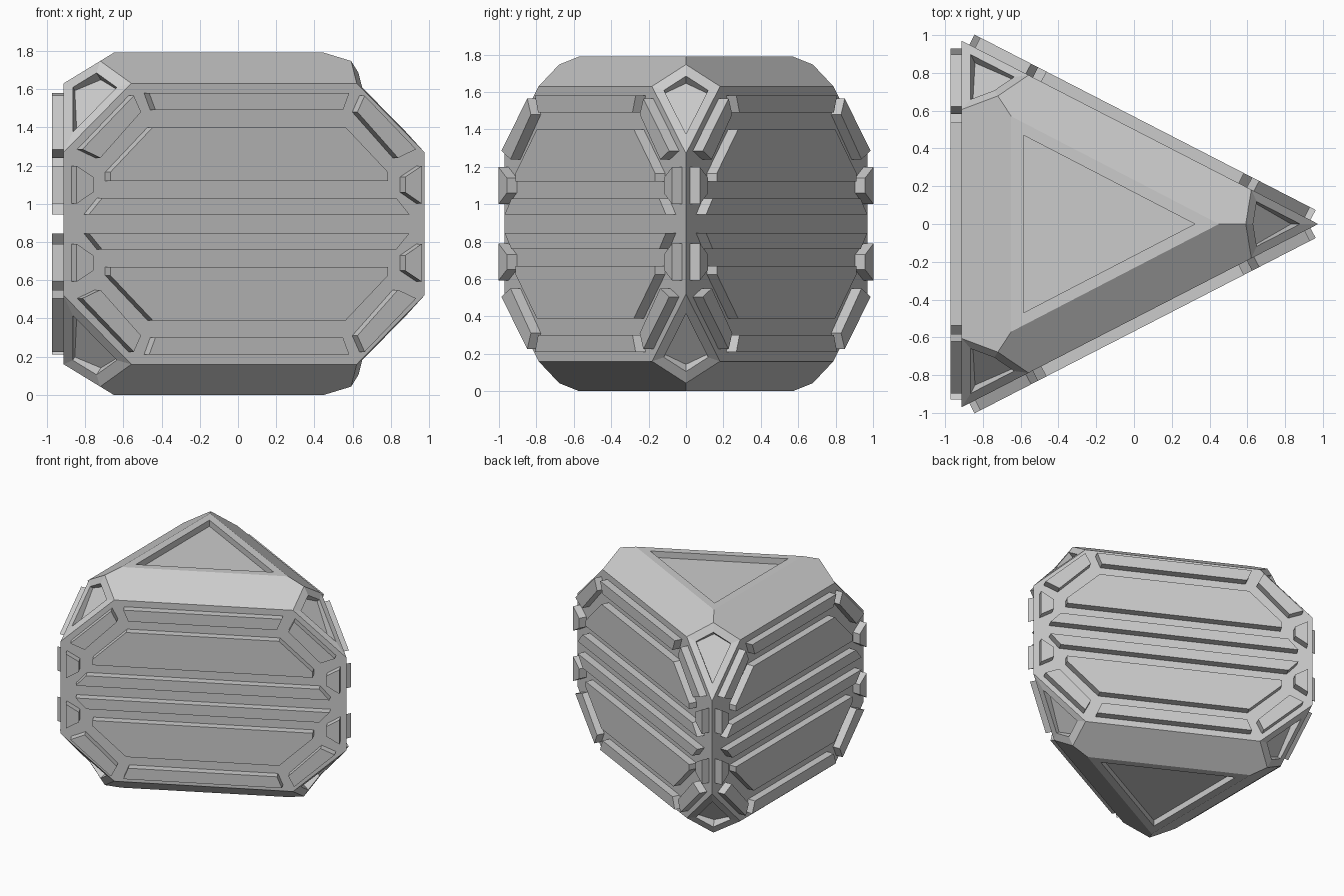
import bpy, bmesh
from mathutils import Vector

if "Cube" in bpy.data.objects:
    bpy.data.objects.remove(bpy.data.objects["Cube"])

H = 1.79            # total height
CHAMFER_Z = 1.63    # where the sloped rim meets the walls
TIP_Z = 1.27        # where the corner facets meet the vertical edges
RAISE = 0.06        # thickness of wall panels
SIDE_T = 0.625      # end of the wall top edge, as a fraction of half width

mat = bpy.data.materials.new("light grey")
mat.diffuse_color = (0.6, 0.6, 0.6, 1)
mat.use_nodes = True
mat.node_tree.nodes["Principled BSDF"].inputs["Base Color"].default_value = mat.diffuse_color

corners = [Vector((0.975, 0, 0)), Vector((-0.912, 0.97, 0)), Vector((-0.912, -0.97, 0))]
tops = [Vector((0.45, 0, 0)), Vector((-0.65, 0.57, 0)), Vector((-0.65, -0.57, 0))]


def finish(bm, name):
    bmesh.ops.remove_doubles(bm, verts=bm.verts, dist=0.0005)
    bmesh.ops.recalc_face_normals(bm, faces=bm.faces)
    me = bpy.data.meshes.new(name)
    bm.to_mesh(me)
    bm.free()
    me.materials.append(mat)
    ob = bpy.data.objects.new(name, me)
    bpy.context.collection.objects.link(ob)


def poly(bm, pts):
    return bm.faces.new([bm.verts.new(p) for p in pts])


def recess(bm, pts, scale, depth):
    """Frame ring, inner walls and flat sunken floor inside an outline."""
    n = len(pts)
    c = sum(pts, Vector()) / n
    nrm = (pts[1] - pts[0]).cross(pts[2] - pts[0]) if n == 3 else (pts[2] - pts[0]).cross(pts[3] - pts[1])
    nrm.normalize()
    if nrm.dot(c - Vector((0, 0, H / 2))) < 0:
        nrm = -nrm
    inner = [c + (p - c) * scale for p in pts]
    floor = [p - nrm * ((p - c).dot(nrm) + depth) for p in inner]
    for a, b in ((pts, inner), (inner, floor)):
        for i in range(n):
            j = (i + 1) % n
            poly(bm, (a[i], a[j], b[j], b[i]))
    poly(bm, floor)


def wall_point(i, t, z, out=0.0):
    """Point on wall i: t runs -1..1 along the wall, out is along its normal."""
    a, b = corners[i], corners[(i + 1) % 3]
    d = (b - a).normalized()
    p = (a + b) / 2 + (b - a) / 2 * t + Vector((d.y, -d.x, 0)) * out
    p.z = z
    return p


# Chamfered triangular body with sunken ends and corner facets
bm = bmesh.new()
for flip in (False, True):
    def at(p, z):
        return Vector((p.x, p.y, H - z if flip else z))
    cap = [at(p, H) for p in tops]
    recess(bm, cap, 0.825, 0.05)
    ridge = [at(tops[i].lerp(corners[i], 0.27), H + 0.27 * (CHAMFER_Z - H)) for i in range(3)]
    for i in range(3):
        j = (i + 1) % 3
        start = at(wall_point(i, -SIDE_T, 0), CHAMFER_Z)
        end = at(wall_point(i, SIDE_T, 0), CHAMFER_Z)
        poly(bm, (cap[i], cap[j], ridge[j], end, start, ridge[i]))
        before = at(wall_point((i + 2) % 3, SIDE_T, 0), CHAMFER_Z)
        recess(bm, [ridge[i], start, at(corners[i], TIP_Z), before], 0.65, 0.045)
for i in range(3):
    outline = [(-SIDE_T, CHAMFER_Z), (SIDE_T, CHAMFER_Z), (1, TIP_Z), (1, H - TIP_Z),
               (SIDE_T, H - CHAMFER_Z), (-SIDE_T, H - CHAMFER_Z), (-1, H - TIP_Z), (-1, TIP_Z)]
    poly(bm, [wall_point(i, t, z) for t, z in outline])
finish(bm, "body")

# Raised wall panels: upper-half outlines (t, z), mirrored below
full_width = {
    "rim_strip": [(0.52, 1.49), (0.555, 1.58)],
    "main_panel": [(0.77, 1.12), (0.77, 1.165), (0.535, 1.40)],
    "middle_strip": [(0.888, 0.945), (0.815, 1.03)],
}
end_pieces = {
    "corner_bar": [(0.60, 1.48), (0.64, 1.565), (0.925, 1.285), (0.825, 1.24)],
    "edge_block": [(0.957, 1.0), (0.957, 1.198), (0.865, 1.14), (0.865, 1.06)],
}
shapes = []
for name, half in full_width.items():
    shapes.append((name, half + [(-t, z) for t, z in reversed(half)]))
for name, pts in end_pieces.items():
    shapes += [(name, pts), (name, [(-t, z) for t, z in pts])]

for name, pts in shapes:
    bm = bmesh.new()
    for i in range(3):
        for flip in (False, True):
            o = [(t, H - z if flip else z) for t, z in pts]
            low = [wall_point(i, t, z, -0.005) for t, z in o]
            high = [wall_point(i, t, z, RAISE) for t, z in o]
            poly(bm, low)
            poly(bm, high)
            for k in range(len(o)):
                m = (k + 1) % len(o)
                poly(bm, (low[k], low[m], high[m], high[k]))
    finish(bm, name)
